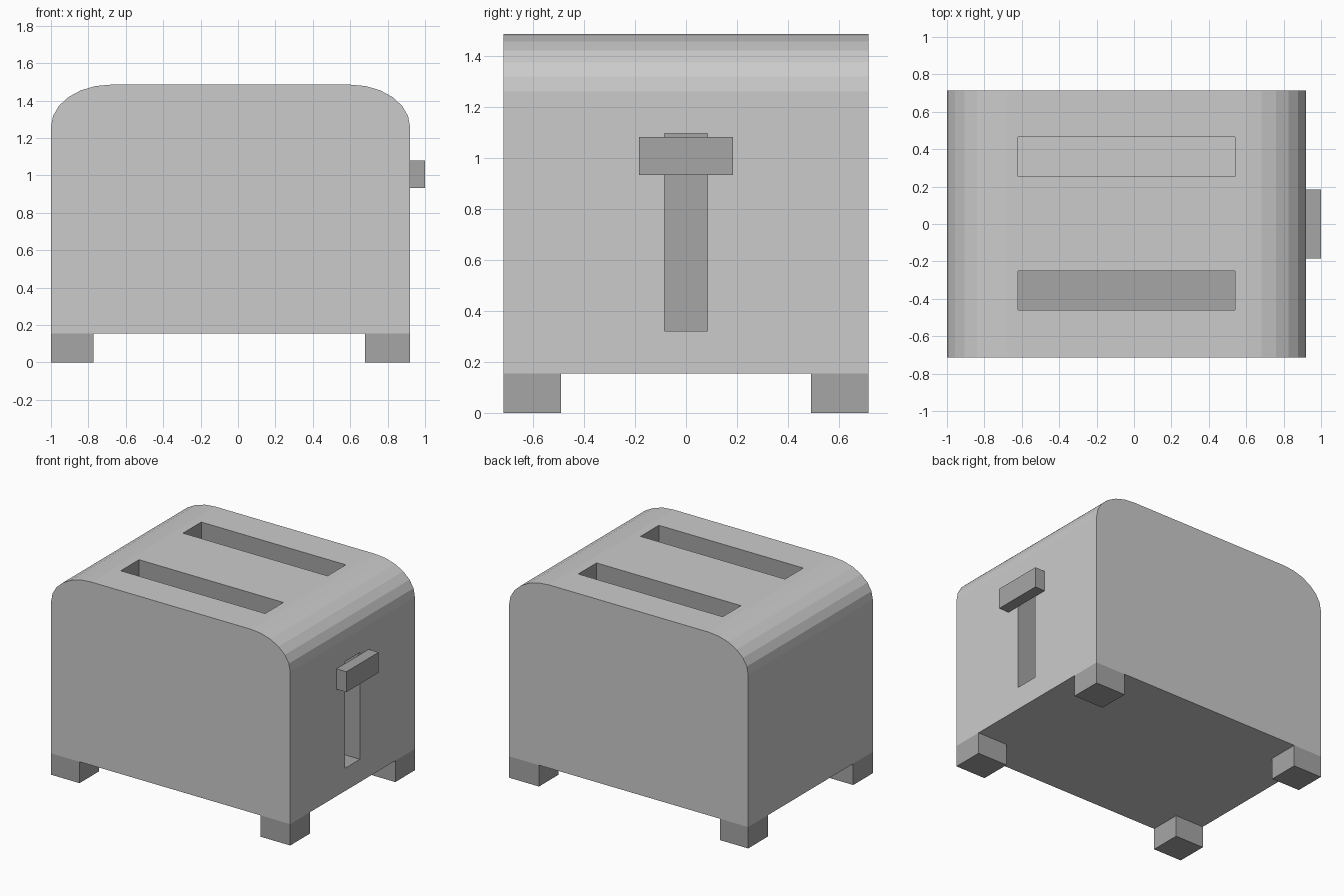
import bpy, bmesh
from math import sin, cos, pi

if "Cube" in bpy.data.objects:
    bpy.data.objects.remove(bpy.data.objects["Cube"])

dark = bpy.data.materials.new("dark_grey")
dark.diffuse_color = (0.38, 0.38, 0.38, 1)
dark.use_nodes = True
dark.node_tree.nodes["Principled BSDF"].inputs["Base Color"].default_value = dark.diffuse_color
light = bpy.data.materials.new("light_grey")
light.diffuse_color = (0.8, 0.8, 0.8, 1)
light.use_nodes = True
light.node_tree.nodes["Principled BSDF"].inputs["Base Color"].default_value = light.diffuse_color


def make_object(name, bm, materials):
    bmesh.ops.recalc_face_normals(bm, faces=bm.faces)
    mesh = bpy.data.meshes.new(name)
    bm.to_mesh(mesh)
    bm.free()
    for m in materials:
        mesh.materials.append(m)
    obj = bpy.data.objects.new(name, mesh)
    bpy.context.collection.objects.link(obj)
    return obj


def box_mesh(lo, hi):
    bm = bmesh.new()
    bmesh.ops.create_cube(bm, size=1)
    for v in bm.verts:
        v.co = [(a + b) / 2 + c * (b - a) for a, b, c in zip(lo, hi, v.co)]
    return bm


def cut(target, lo, hi, light_floor=False):
    """Carve a dark-lined box out of the target."""
    bm = box_mesh(lo, hi)
    bm.normal_update()
    for f in bm.faces:
        f.material_index = 0 if light_floor and f.normal.z < -0.9 else 1
    cutter = make_object("cutter", bm, [light, dark])
    cutter.hide_render = True
    mod = target.modifiers.new("cut", 'BOOLEAN')
    mod.operation = 'DIFFERENCE'
    mod.solver = 'EXACT'
    mod.object = cutter
    bpy.context.view_layer.objects.active = target
    bpy.ops.object.modifier_apply(modifier=mod.name)
    bpy.data.objects.remove(cutter)


# Body: rounded-top profile in xz, extruded along y
X0, X1, Y, Z0, Z1 = -1.0, 0.92, 0.715, 0.155, 1.485
RX, RZ, SEG = 0.32, 0.226, 6
arc = [(RX * cos(i * pi / 2 / SEG), RZ * sin(i * pi / 2 / SEG)) for i in range(SEG + 1)]
profile = [(X0, Z0), (X1, Z0)]
profile += [(X1 - RX + a, Z1 - RZ + b) for a, b in arc]
profile += [(X0 + RX - a, Z1 - RZ + b) for a, b in reversed(arc)]
bm = bmesh.new()
face = bm.faces.new([bm.verts.new((x, -Y, z)) for x, z in profile])
ext = bmesh.ops.extrude_face_region(bm, geom=[face])
bmesh.ops.translate(bm, vec=(0, 2 * Y, 0),
                    verts=[v for v in ext["geom"] if isinstance(v, bmesh.types.BMVert)])
body = make_object("body", bm, [light, dark])

# Bread slots and lever track
cut(body, (-0.62, 0.255, 0.165), (0.54, 0.465, 1.6), light_floor=True)
cut(body, (-0.62, -0.46, 0.4), (0.54, -0.25, 1.6))
cut(body, (0.72, -0.085, 0.32), (1.1, 0.085, 1.095))

# Lever knob
make_object("lever_knob", box_mesh((0.92, -0.185, 0.932), (1.0, 0.185, 1.08)), [dark])

# Feet at the four corners
for side, xa, xb in (("left", -1.0, -0.772), ("right", 0.68, 0.92)):
    for end, ya, yb in (("front", -Y, -0.49), ("back", 0.49, Y)):
        make_object(f"{end}_{side}_foot", box_mesh((xa, ya, 0), (xb, yb, Z0)), [dark])
